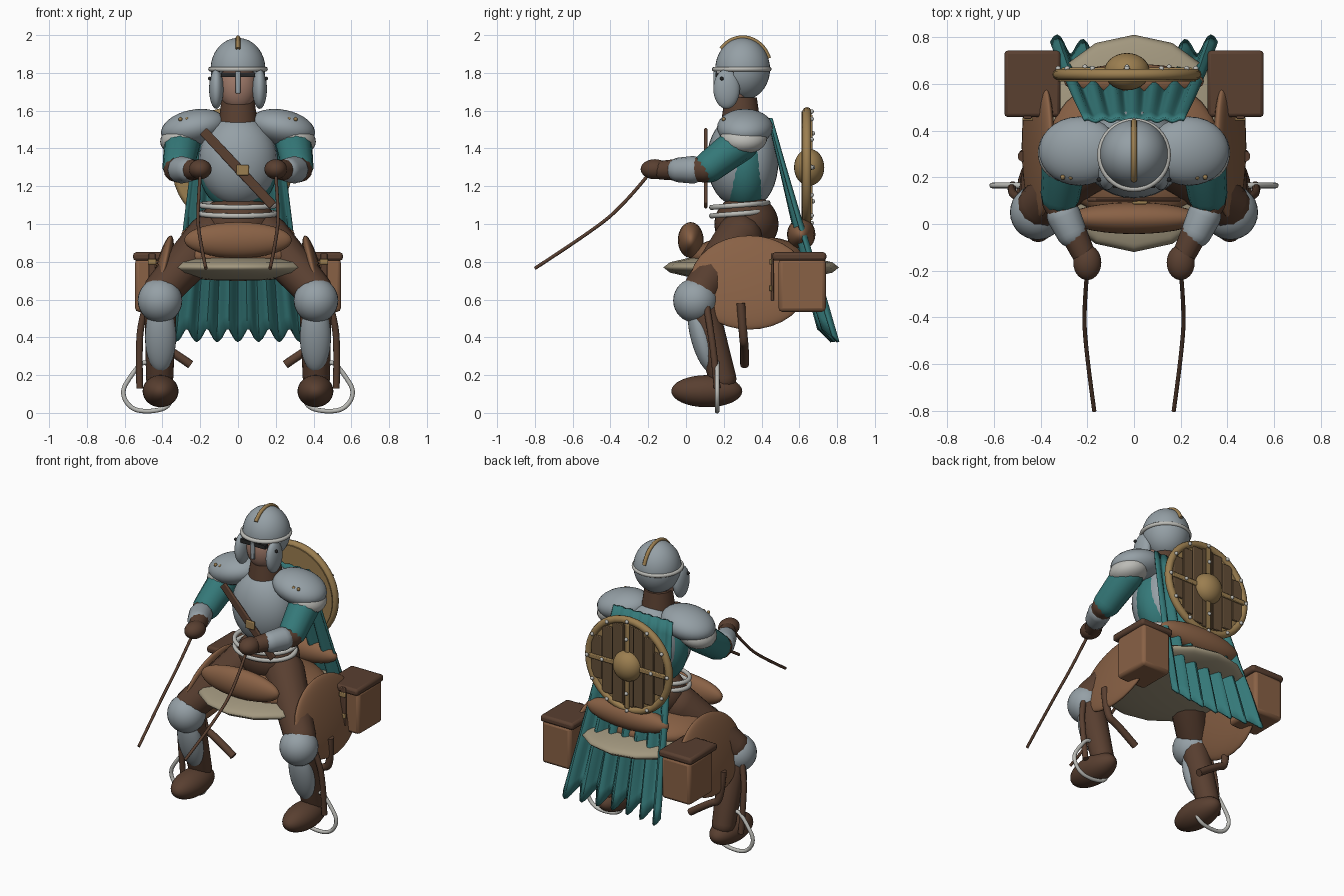
import bpy, bmesh, math
from mathutils import Vector

if "Cube" in bpy.data.objects:
    bpy.data.objects.remove(bpy.data.objects["Cube"])

COL = {'steel': (.30, .35, .38), 'pale': (.50, .50, .47), 'teal': (.035, .19, .19), 'leather': (.25, .12, .06),
       'dark': (.10, .05, .03), 'gold': (.33, .21, .08), 'tan': (.36, .31, .21), 'skin': (.34, .19, .14),
       'black': (.02, .02, .02), 'wood': (.13, .08, .04)}
MAT = {}
for k, c in COL.items():
    MAT[k] = bpy.data.materials.new(k)
    MAT[k].diffuse_color = (*c, 1)


def finish(o, name, mat, angle=50):
    o.name = name
    o.data.materials.clear()
    o.data.materials.append(MAT[mat])
    bpy.ops.object.select_all(action='DESELECT')
    o.select_set(True)
    bpy.context.view_layer.objects.active = o
    bpy.ops.object.shade_smooth_by_angle(angle=math.radians(angle))
    return o


def ball(name, loc, r, mat, rot=(0, 0, 0), seg=28, rings=16):
    bpy.ops.mesh.primitive_uv_sphere_add(segments=seg, ring_count=rings, location=loc, rotation=rot)
    o = bpy.context.object
    o.scale = (r, r, r) if isinstance(r, float) else r
    return finish(o, name, mat)


def box(name, loc, size, mat, rot=(0, 0, 0), bevel=.01):
    bpy.ops.mesh.primitive_cube_add(size=1, location=loc, rotation=rot)
    o = bpy.context.object
    o.scale = size
    bpy.ops.object.transform_apply(location=False, rotation=False, scale=True)
    if bevel:
        m = o.modifiers.new('bevel', 'BEVEL')
        m.width, m.segments = bevel, 2
    return finish(o, name, mat, 35)


def ring(name, loc, R, r, mat, rot=(0, 0, 0), scale=(1, 1, 1)):
    bpy.ops.mesh.primitive_torus_add(location=loc, rotation=rot, major_radius=R, minor_radius=r,
                                     major_segments=40, minor_segments=10)
    o = bpy.context.object
    o.scale = scale
    return finish(o, name, mat)


def disc(name, loc, r, depth, mat, rot=(0, 0, 0), r2=None):
    bpy.ops.mesh.primitive_cone_add(vertices=36, radius1=r, radius2=r if r2 is None else r2,
                                    depth=depth, location=loc, rotation=rot)
    return finish(bpy.context.object, name, mat, 40)


def tube(name, pts, radius, mat, kind='NURBS', radii=None, cyclic=False):
    cu = bpy.data.curves.new(name, 'CURVE')
    cu.dimensions, cu.bevel_depth, cu.bevel_resolution, cu.use_fill_caps = '3D', radius, 4, True
    sp = cu.splines.new(kind)
    sp.points.add(len(pts) - 1)
    for i, p in enumerate(pts):
        sp.points[i].co = (*p, 1)
        sp.points[i].radius = radii[i] if radii else 1
    sp.use_cyclic_u = cyclic
    if kind == 'NURBS':
        sp.order_u, sp.use_endpoint_u, sp.resolution_u = 3, not cyclic, 8
    o = bpy.data.objects.new(name, cu)
    bpy.context.collection.objects.link(o)
    bpy.ops.object.select_all(action='DESELECT')
    o.select_set(True)
    bpy.context.view_layer.objects.active = o
    bpy.ops.object.convert(target='MESH')
    return finish(bpy.context.object, name, mat)


def limb(name, a, b, ra, rb, mat):
    # tapered capsule
    a, b = Vector(a), Vector(b)
    d = (b - a).normalized()
    pts, rad = [], []
    for i in range(7):
        t = i / 6 * math.pi / 2
        pts.append(a - d * ra * math.cos(t)); rad.append(max(ra * math.sin(t), .002))
    for i in range(7):
        t = i / 6 * math.pi / 2
        pts.append(b + d * rb * math.sin(t)); rad.append(max(rb * math.cos(t), .002))
    return tube(name, pts, 1, mat, 'POLY', rad)


# head and helmet
ball('face', (0, .255, 1.73), (.1, .085, .13), 'skin')
dome = ball('helmet_dome', (0, .30, 1.82), (.145, .145, .165), 'steel', seg=36, rings=24)
bm = bmesh.new()
bm.from_mesh(dome.data)
bmesh.ops.delete(bm, geom=[f for f in bm.faces if f.calc_center_median().y < -.3
                           and f.calc_center_median().z < -.06], context='FACES')
bm.to_mesh(dome.data)
bm.free()
ring('helmet_band', (0, .295, 1.82), .145, .013, 'pale')
box('visor_slot', (0, .17, 1.79), (.18, .03, .025), 'black', bevel=0)
box('nose_guard', (0, .155, 1.755), (.025, .018, .13), 'steel', bevel=.006)
crest = [(0, .30 + .148 * math.sin(math.radians(a)), 1.82 + .167 * math.cos(math.radians(a))) for a in range(-50, 71, 10)]
tube('helmet_crest', crest, .012, 'gold')
disc('collar', (0, .29, 1.60), .105, .14, 'dark', r2=.085)

# torso
ball('tunic', (0, .31, 1.32), (.215, .15, .26), 'teal')
ball('breastplate', (0, .275, 1.335), (.208, .165, .24), 'steel')
ball('backplate', (0, .36, 1.34), (.19, .13, .24), 'steel')
ball('hips', (0, .32, 1.0), (.2, .17, .16), 'dark')
for i, z in enumerate((1.055, 1.1)):
    ring('waist_band', (0, .285, z), .19, .014, 'pale', rot=(.08, 0, 0), scale=(1.05, .8, 1))
box('chest_strap', (0, .105, 1.295), (.54, .018, .05), 'dark', rot=(0, math.radians(47), 0), bevel=.006)
box('strap_buckle', (.025, .092, 1.285), (.065, .015, .055), 'gold', bevel=.006)

# rider's paired parts
for s in (-1, 1):
    ball('cheek_guard', (s * .115, .215, 1.715), (.038, .07, .105), 'steel')
    ball('cheek_rivet', (s * .15, .19, 1.77), .01, 'black', seg=10, rings=6)
    ball('pauldron', (s * .235, .312, 1.51), (.175, .148, .095), 'steel', rot=(0, s * .2, 0))
    ball('pauldron_lame', (s * .295, .305, 1.455), (.12, .125, .08), 'pale', rot=(0, s * .3, 0))
    for x in (.27, .305):
        ball('pauldron_stud', (s * x, .2, 1.555), .011, 'gold', seg=10, rings=6)
    limb('upper_arm', (s * .295, .29, 1.43), (s * .315, .125, 1.305), .098, .085, 'teal')
    limb('forearm', (s * .325, .10, 1.29), (s * .215, -.13, 1.285), .07, .05, 'dark')
    limb('bracer', (s * .30, .035, 1.287), (s * .268, -.035, 1.286), .073, .066, 'steel')
    ball('glove', (s * .2, -.165, 1.29), (.06, .075, .053), 'dark')
    tube('rein', [(s * .2, -.2, 1.26), (s * .212, -.33, 1.1), (s * .212, -.5, .96), (s * .17, -.8, .765)], .009, 'dark')
    limb('thigh', (s * .15, .28, .93), (s * .40, .08, .65), .125, .1, 'dark')
    ball('knee_guard', (s * .413, .05, .595), .118, 'steel')
    limb('shin', (s * .41, .09, .55), (s * .415, .195, .18), .085, .072, 'dark')
    ball('greave', (s * .41, .085, .40), (.082, .06, .19), 'steel', rot=(.26, 0, 0))
    ball('boot', (s * .41, .11, .115), (.095, .188, .085), 'dark')
    # stirrup and hanging straps
    tube('stirrup', [(s * x, .165, z) for x, z in ((.5, .28), (.565, .2), (.62, .11), (.57, .02), (.47, .004),
         (.36, .03), (.35, .12), (.43, .24))], .012, 'pale', cyclic=True)
    tube('stirrup_strap', [(s * .45, .09, .68), (s * .515, .12, .5), (s * .525, .15, .3), (s * .52, .165, .13)], .018, 'dark')
    tube('girth_strap', [(s * .475, .29, .58), (s * .47, .305, .38), (s * .40, .31, .36), (s * .25, .31, .255)], .023, 'dark')
    # saddle flap and saddlebag
    ball('saddle_flap', (s * .41, .335, .69), (.045, .315, .255), 'leather', rot=(0, -s * .22, 0))
    box('saddlebag', (s * .44, .615, .675), (.21, .25, .28), 'leather', bevel=.02)
    box('saddlebag_lid', (s * .435, .60, .828), (.24, .285, .045), 'dark', bevel=.015)
    box('bag_strap', (s * .455, .458, .72), (.035, .016, .25), 'dark', bevel=.004)
    for z in (.66, .8):
        box('bag_buckle', (s * .455, .449, z), (.045, .014, .03), 'gold', bevel=.004)

# saddle
ball('saddle_pad', (0, .345, .77), (.43, .465, .072), 'tan', seg=16, rings=8)
ball('seat', (0, .33, .83), (.37, .31, .11), 'leather')
ball('pommel_roll', (0, .025, .915), (.285, .068, .095), 'leather')
ball('cantle_roll', (0, .61, .945), (.30, .075, .085), 'leather')

# pleated cape
N, M = 56, 14
bm = bmesh.new()
grid = []
for j in range(M + 1):
    v = j / M
    row = []
    for i in range(N + 1):
        u = i / N * 2 - 1
        w = math.cos(u * math.pi * 6.5)
        hw = .215 + .14 * v
        y = .445 + .29 * v + (.006 + .03 * v) * w + .04 * u * u * v * v
        z = 1.56 - 1.15 * v - .035 * w * max(0, v - .8) / .2
        row.append(bm.verts.new((u * hw, y, z)))
    grid.append(row)
for j in range(M):
    for i in range(N):
        bm.faces.new((grid[j][i], grid[j][i + 1], grid[j + 1][i + 1], grid[j + 1][i]))
me = bpy.data.meshes.new('cape')
bm.to_mesh(me)
bm.free()
cape = bpy.data.objects.new('cape', me)
bpy.context.collection.objects.link(cape)
sol = cape.modifiers.new('thickness', 'SOLIDIFY')
sol.thickness, sol.offset = .014, 0
finish(cape, 'cape', 'teal')

# round shield on the back
cx, cz, R = -.03, 1.3, .295
face = (math.pi / 2, 0, 0)
disc('shield_board', (cx, .628, cz), R, .035, 'gold', rot=face)
for i in range(-3, 4):
    h = 2 * math.sqrt(.27 ** 2 - (abs(i) * .077) ** 2)
    box('shield_plank', (cx + i * .077, .648, cz), (.073, .018, h), 'wood', bevel=.004)
ring('shield_rim', (cx, .64, cz), R, .024, 'gold', rot=face)
box('shield_bar', (cx, .66, cz), (.03, .018, .56), 'gold', bevel=.005)
box('shield_crossbar', (cx, .66, cz), (.56, .018, .03), 'gold', bevel=.005)
ball('shield_boss', (cx, .652, cz), (.098, .08, .098), 'gold')
for k in range(12):
    a = k * math.pi / 6
    ball('shield_stud', (cx + R * math.cos(a), .665, cz + R * math.sin(a)), .012, 'pale', seg=10, rings=6)
for k in range(4):
    a = k * math.pi / 2
    ball('bar_stud', (cx + .18 * math.cos(a), .671, cz + .18 * math.sin(a)), .012, 'pale', seg=10, rings=6)

for m in bpy.data.materials:
    if m.users and not m.is_grease_pencil:
        m.use_nodes = True
        m.node_tree.nodes["Principled BSDF"].inputs["Base Color"].default_value = m.diffuse_color
